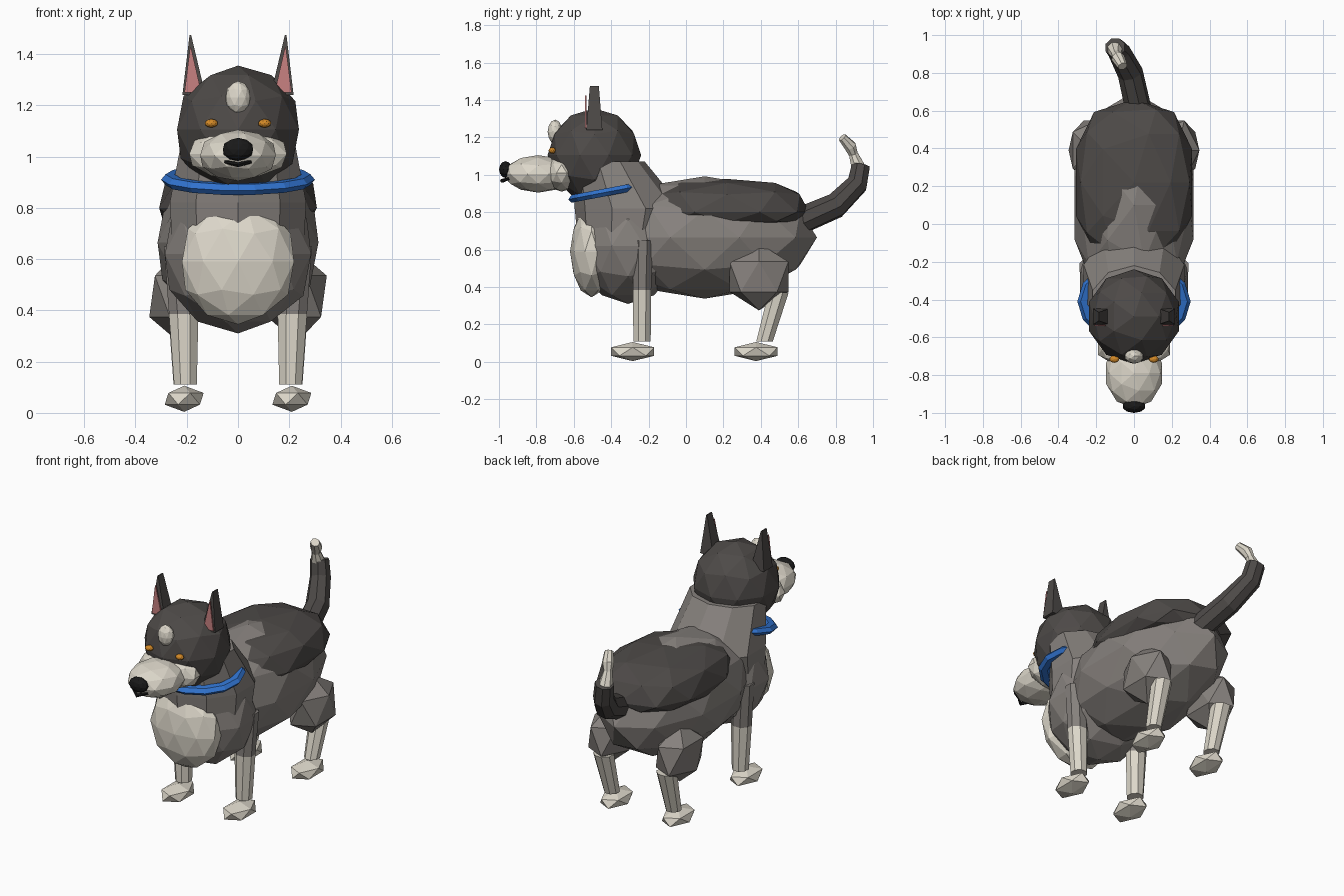
import bpy, bmesh, math
from mathutils import Vector

cube = bpy.data.objects.get("Cube")
if cube:
    bpy.data.objects.remove(cube, do_unlink=True)


def material(name, rgb):
    m = bpy.data.materials.new(name)
    m.use_nodes = True
    color = (*rgb, 1)
    m.diffuse_color = color
    node = next(n for n in m.node_tree.nodes if n.type == 'BSDF_PRINCIPLED')
    node.inputs["Base Color"].default_value = color
    node.inputs["Roughness"].default_value = 0.9
    return m


DARK = material("dark fur", (0.075, 0.068, 0.064))
GREY = material("grey fur", (0.24, 0.22, 0.205))
CREAM = material("cream fur", (0.72, 0.68, 0.59))
BLUE = material("collar blue", (0.03, 0.17, 0.62))
ORANGE = material("eye orange", (0.65, 0.25, 0.02))
PINK = material("ear pink", (0.58, 0.22, 0.22))
BLACK = material("nose black", (0.01, 0.01, 0.01))


def finish(name, bm, mats):
    bmesh.ops.recalc_face_normals(bm, faces=bm.faces)
    mesh = bpy.data.meshes.new(name)
    bm.to_mesh(mesh)
    bm.free()
    for m in mats:
        mesh.materials.append(m)
    ob = bpy.data.objects.new(name, mesh)
    bpy.context.collection.objects.link(ob)
    return ob


def blob(name, center, radii, mat, detail=2, box=1.0, under=1.0):
    """Faceted ellipsoid; box < 1 squares it off, under flattens its lower half."""
    bm = bmesh.new()
    bmesh.ops.create_icosphere(bm, subdivisions=detail, radius=1)
    for v in bm.verts:
        p = [math.copysign(abs(c) ** box, c) for c in v.co]
        if p[2] < 0:
            p[2] *= under
        v.co = Vector(c + r * q for c, r, q in zip(center, radii, p))
    return finish(name, bm, [mat])


def loft(name, rings, mats, sides=8, follow=False, split=None):
    """Skin rings of (center, rx, ry); segments from index split use the second colour."""
    bm = bmesh.new()
    loops = []
    centers = [Vector(r[0]) for r in rings]
    grow = math.sqrt(2) if sides == 4 else 1
    for i, (c, rx, ry) in enumerate(rings):
        along = centers[min(i + 1, len(rings) - 1)] - centers[max(i - 1, 0)]
        turn = Vector((0, 0, 1)).rotation_difference(along)
        loop = []
        for k in range(sides):
            a = 2 * math.pi * (k + 0.5) / sides
            p = Vector((rx * grow * math.cos(a), ry * grow * math.sin(a), 0))
            if follow:
                p.rotate(turn)
            loop.append(bm.verts.new(centers[i] + p))
        loops.append(loop)
    last = 1 if split is not None else 0
    bm.faces.new(loops[0])
    bm.faces.new(loops[-1]).material_index = last
    for i in range(len(loops) - 1):
        for k in range(sides):
            n = (k + 1) % sides
            f = bm.faces.new((loops[i][k], loops[i][n], loops[i + 1][n], loops[i + 1][k]))
            f.material_index = 1 if split is not None and i >= split else 0
    return finish(name, bm, mats)


# Trunk
blob("body", (0, 0.1, 0.665), (0.33, 0.6, 0.327), GREY)
blob("back_saddle", (0, 0.22, 0.8), (0.32, 0.44, 0.178), DARK, box=0.78, under=0.5)
blob("chest", (0, -0.31, 0.62), (0.3, 0.28, 0.31), GREY)
blob("chest_bib", (0, -0.505, 0.59), (0.23, 0.115, 0.245), CREAM)
loft("neck", [((0, -0.32, 0.66), 0.27, 0.26),
              ((0, -0.305, 0.82), 0.28, 0.29),
              ((0, -0.41, 1.07), 0.23, 0.19)], [GREY], sides=10)

# Collar: flattened tilted ring
bm = bmesh.new()
SEG, TUBE = 14, 6
grid = []
for i in range(SEG):
    a = 2 * math.pi * i / SEG
    row = []
    for j in range(TUBE):
        b = 2 * math.pi * j / TUBE
        out = 0.035 * math.cos(b)
        y = (0.19 + out) * math.sin(a)
        row.append(bm.verts.new(((0.265 + out) * math.cos(a), y - 0.41,
                                 0.91 + 0.19 * y + 0.024 * math.sin(b))))
    grid.append(row)
for i in range(SEG):
    for j in range(TUBE):
        n, m = (i + 1) % SEG, (j + 1) % TUBE
        bm.faces.new((grid[i][j], grid[n][j], grid[n][m], grid[i][m]))
finish("collar", bm, [BLUE])

# Head and face
blob("head", (0, -0.49, 1.105), (0.25, 0.25, 0.25), DARK)
blob("cheeks", (0, -0.665, 1.01), (0.2, 0.09, 0.1), CREAM)
blob("muzzle", (0, -0.79, 1.005), (0.155, 0.185, 0.1), CREAM)
blob("forehead_mark", (0, -0.7, 1.23), (0.05, 0.04, 0.065), CREAM)
blob("nose", (0, -0.965, 1.028), (0.062, 0.035, 0.045), BLACK)
loft("mouth", [((-0.05, -0.945, 0.98), 0.007, 0.007),
               ((0, -0.983, 0.968), 0.011, 0.011),
               ((0.05, -0.945, 0.98), 0.007, 0.007)], [BLACK], sides=6, follow=True)

# Paired parts
for side, s in (("left", 1), ("right", -1)):
    blob(side + "_eye", (0.104 * s, -0.715, 1.13), (0.026, 0.02, 0.017), ORANGE)
    loft(side + "_ear", [((0.172 * s, -0.49, 1.24), 0.045, 0.043),
                         ((0.186 * s, -0.49, 1.475), 0.003, 0.024)], [DARK], sides=4)
    loft(side + "_inner_ear", [((0.176 * s, -0.536, 1.25), 0.033, 0.004),
                               ((0.185 * s, -0.536, 1.425), 0.002, 0.004)], [PINK], sides=4)
    loft(side + "_front_leg", [((0.205 * s, -0.235, 0.11), 0.048, 0.05),
                               ((0.212 * s, -0.235, 0.385), 0.062, 0.053),
                               ((0.235 * s, -0.23, 0.65), 0.058, 0.058)],
         [CREAM, GREY], split=1)
    blob(side + "_front_paw", (0.21 * s, -0.285, 0.055), (0.085, 0.135, 0.051), CREAM, 1)
    blob(side + "_thigh", (0.23 * s, 0.39, 0.455), (0.13, 0.185, 0.18), GREY, 1)
    loft(side + "_hind_leg", [((0.21 * s, 0.42, 0.11), 0.045, 0.048),
                              ((0.215 * s, 0.495, 0.37), 0.06, 0.058)], [CREAM])
    blob(side + "_hind_paw", (0.21 * s, 0.375, 0.055), (0.085, 0.135, 0.051), CREAM, 1)

# Tail with a pale curled tip
loft("tail", [((0.025, 0.6, 0.75), 0.07, 0.075),
              ((-0.02, 0.8, 0.835), 0.068, 0.07),
              ((-0.08, 0.915, 0.95), 0.06, 0.06),
              ((-0.1, 0.935, 1.05), 0.056, 0.052)], [DARK], follow=True)
loft("tail_tip", [((-0.1, 0.925, 1.03), 0.045, 0.042),
                  ((-0.095, 0.895, 1.11), 0.026, 0.026),
                  ((-0.085, 0.88, 1.15), 0.036, 0.034),
                  ((-0.06, 0.835, 1.2), 0.026, 0.024)], [CREAM], follow=True)
